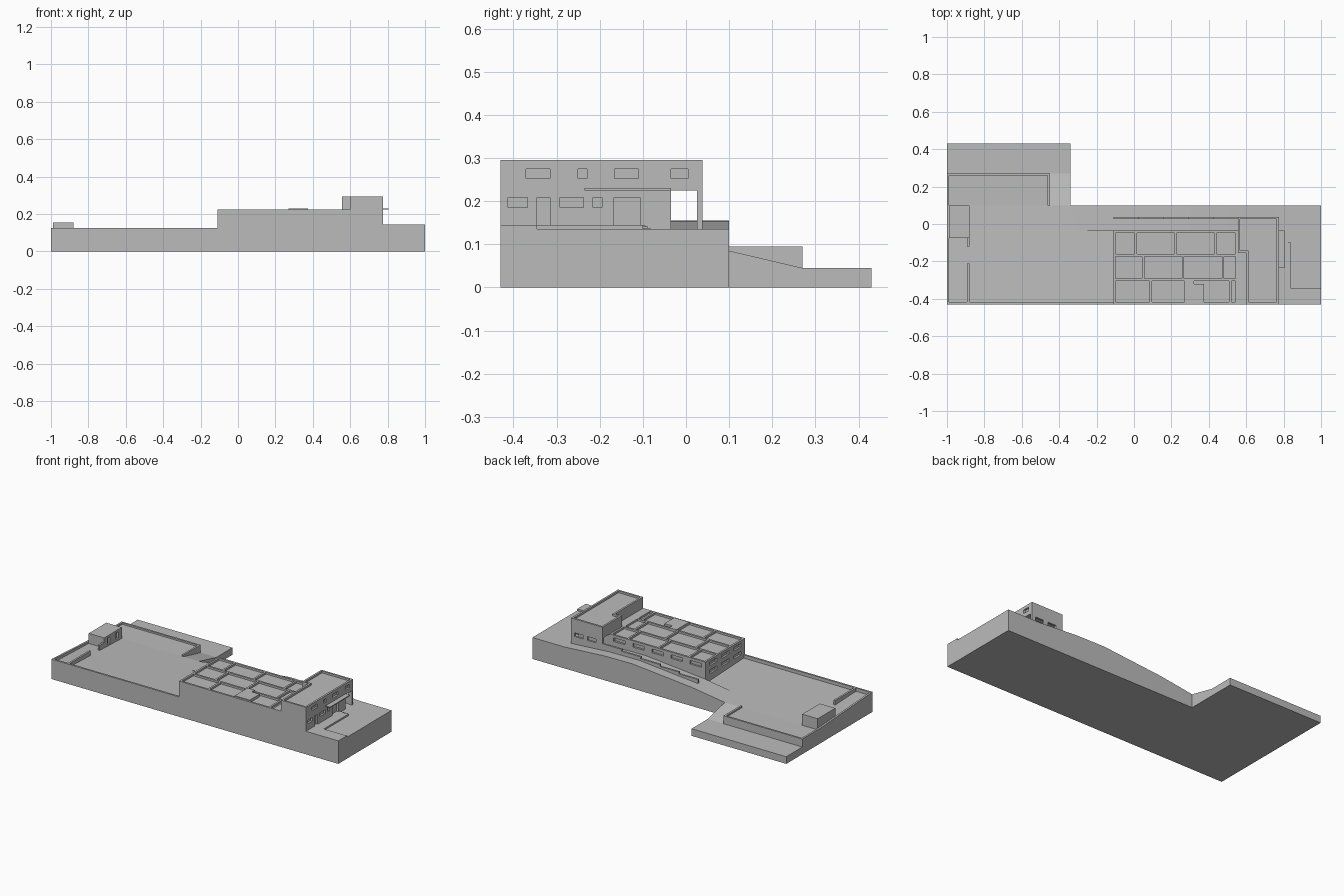
import bpy, bmesh
from mathutils import Vector

old = bpy.data.objects.get("Cube")
if old:
    bpy.data.objects.remove(old, do_unlink=True)

grey = bpy.data.materials.new("light_grey")
grey.use_nodes = True
grey.diffuse_color = (0.5, 0.5, 0.5, 1)
grey.node_tree.nodes["Principled BSDF"].inputs["Base Color"].default_value = grey.diffuse_color

# Shared plan lines and levels
west, east, front, back = -1, 1, -0.43, 0.43
site_back, yard_back = 0.1, 0.27
ramp_west, ramp_east = -0.45, -0.34
hall_west, hall_back, hall_top = -0.11, -0.035, 0.225
tower_west, tower_east, tower_back, tower_top = 0.555, 0.775, 0.038, 0.295
notch_x, notch_y = 0.6, -0.155
floor, low_floor, plaza, wall_top = 0.085, 0.045, 0.135, 0.125
thin, depth = 0.012, 0.012


def prism(name, points, push):
    """Extrude a closed outline along a vector."""
    bm = bmesh.new()
    face = bm.faces.new([bm.verts.new(point) for point in points])
    extruded = bmesh.ops.extrude_face_region(bm, geom=[face])
    moved = [item for item in extruded["geom"] if isinstance(item, bmesh.types.BMVert)]
    bmesh.ops.translate(bm, verts=moved, vec=Vector(push))
    bmesh.ops.recalc_face_normals(bm, faces=bm.faces)
    mesh = bpy.data.meshes.new(name)
    bm.to_mesh(mesh)
    bm.free()
    mesh.materials.append(grey)
    part = bpy.data.objects.new(name, mesh)
    bpy.context.collection.objects.link(part)
    return part


def box(name, left, right, near, far, bottom, top):
    corners = [(left, near), (right, near), (right, far), (left, far)]
    return prism(name, [(x, y, bottom) for x, y in corners], (0, 0, top - bottom))


def sloped(name, left, right, near, far, near_top, far_top):
    """Block from the ground up whose top slopes from near to far."""
    side = [(near, 0), (near, near_top), (far, far_top), (far, 0)]
    return prism(name, [(left, y, z) for y, z in side], (right - left, 0, 0))


def cut(part, *bounds):
    """Carve one box out of a part."""
    tool = box("cutter", *bounds)
    tool.hide_render = True
    modifier = part.modifiers.new("opening", "BOOLEAN")
    modifier.operation = "DIFFERENCE"
    modifier.solver = "EXACT"
    modifier.object = tool
    bpy.context.view_layer.objects.active = part
    bpy.ops.object.modifier_apply(modifier=modifier.name)
    bpy.data.objects.remove(tool, do_unlink=True)


def east_opening(part, center, width, bottom, top):
    """Recess a window or door into an east-facing wall."""
    cut(part, tower_east - depth, tower_east + depth,
        center - width / 2, center + width / 2, bottom, top)


# Ground: sloping yard, ramp and lower terrace
sloped("yard", west, hall_west, front, site_back, floor + 0.02, floor)
box("yard_extension", west, ramp_west, site_back, yard_back, 0, floor)
sloped("ramp", ramp_west, ramp_east, site_back, yard_back, floor, low_floor)
box("lower_terrace", west, ramp_east, yard_back, back, 0, low_floor)

# Path behind the hall, rising to a crest and falling to the plaza
path_top = [(ramp_east, floor), (hall_west, 0.118), (0.3, 0.155),
            (0.5, 0.153), (tower_east, plaza), (east, plaza)]
path = [(ramp_east, 0), *path_top, (east, 0)]
prism("back_path", [(x, hall_back, z) for x, z in path], (0, site_back - hall_back, 0))

# Plaza beside the tower, with a raised walk and entry steps
box("plaza", tower_east, east, front, hall_back, 0, plaza)
plaza_rise = plaza + 0.01
box("plaza_bank", tower_east, east, front, -0.345, plaza, plaza_rise)
box("plaza_walk", tower_east, 0.84, -0.345, -0.1, plaza, plaza_rise)
for step in range(1, 4):
    box("entry_step", tower_east, tower_east + thin * (5 - step),
        -0.1, -0.1 + thin * (4 - step) / 2, plaza, plaza + thin * step / 4)

# Yard walls
yard_wall_top = floor + 0.01
box("front_yard_wall", west, hall_west, front, front + thin, 0, wall_top)
sloped("side_yard_wall", west, west + thin, front, site_back, wall_top, yard_wall_top)
box("side_extension_wall", west, west + thin, site_back, yard_back, 0, yard_wall_top)
box("back_yard_wall", west, ramp_west, yard_back - thin, yard_back, 0, yard_wall_top)
box("ramp_wall", ramp_west - thin, ramp_west, site_back, yard_back, 0, yard_wall_top)

# Shed with low screens in line with its face
shed_east, shed_front = -0.88, -0.075
shed = box("shed", west + thin, shed_east, shed_front, site_back, floor, 0.155)
for center in (-0.03, 0.055):
    cut(shed, shed_east - depth, shed_east + depth, center - thin, center + thin, 0.1, 0.14)
for near, far in ((front + thin, -0.21), (-0.12, shed_front)):
    box("shed_screen", shed_east - thin, shed_east, near, far, floor, wall_top)

# Main hall with a sunken roof
hall = box("main_hall", hall_west, tower_west, front, hall_back, 0, hall_top)
roof = hall_top - thin
cut(hall, hall_west + thin, tower_west - thin, front + thin, hall_back - thin, roof, tower_top)

# Hall windows: two rows on the west end, one row along the back
sill, head = 0.185, 0.208
drop = 0.05
for bay in range(3):
    near = front + 0.04 + bay * 0.12
    for lower_by in (0, drop):
        cut(hall, hall_west - depth, hall_west + depth, near, near + 0.07,
            sill - lower_by, head - lower_by)
bay_width = (tower_west - hall_west) / 5
for bay in range(5):
    left = hall_west + bay_width * (bay + 0.2)
    cut(hall, left, left + bay_width * 0.6, hall_back - depth, hall_back + depth, sill, head)

# Roof ridges: three strips, each divided at staggered places
strip = (hall_back - front) / 3
ridge = thin / 2
for row in range(3):
    near = front + strip * row
    if row:
        box("roof_ridge_long", hall_west + ridge, tower_west - ridge,
            near - ridge, near + ridge, roof, hall_top)
    for column in range(3):
        x = hall_west + bay_width * (1.6 * column + 1.5 - row * 0.3)
        box("roof_ridge_cross", x - ridge, x + ridge, near + ridge, near + strip - ridge, roof, hall_top)
hatch_top = hall_top + 0.005
box("roof_hatch", 0.27, 0.32, front + thin, -0.29, roof, hatch_top)
box("roof_hatch_side", 0.32, 0.375, front + thin, -0.32, roof, hatch_top)

# Tower lower storey: three windows and two doors
lower = box("tower_lower", tower_west, tower_east, front, hall_back, 0, hall_top)
for center, width in ((-0.39, 0.045), (-0.265, 0.055), (-0.205, 0.02)):
    east_opening(lower, center, width, sill, head)
for center, width in ((-0.33, 0.03), (-0.137, 0.06)):
    east_opening(lower, center, width, plaza_rise, head)

# Tower upper storey: overhangs the passage, notched beside the hall
outline = [(notch_x, front), (tower_east, front), (tower_east, tower_back),
           (tower_west, tower_back), (tower_west, notch_y), (notch_x, notch_y)]
upper = prism("tower_upper", [(x, y, hall_top) for x, y in outline], (0, 0, tower_top - hall_top))
for left, near in ((notch_x, front), (tower_west, notch_y)):
    cut(upper, left + thin, tower_east - thin, near + thin, tower_back - thin,
        tower_top - thin, tower_top + thin)
for center, width in ((-0.343, 0.055), (-0.24, 0.02), (-0.138, 0.055), (-0.015, 0.04)):
    east_opening(upper, center, width, 0.252, 0.275)

# Screen wall carrying the overhang, with two openings
screen = box("passage_screen", tower_west, tower_east, tower_back - thin, tower_back, floor, hall_top)
for left in (0.6, 0.69):
    cut(screen, left, left + 0.06, 0, site_back, sill, head)

# Entrance canopy
box("entrance_canopy", tower_east, tower_east + 0.03, -0.235, hall_back, hall_top, hall_top + ridge)

# Low wall stepping down along the path
for bay in range(5):
    left = hall_west + bay_width * bay
    box("stepped_wall", left, left + bay_width, tower_back - thin, tower_back,
        floor, 0.143 + thin * bay)
